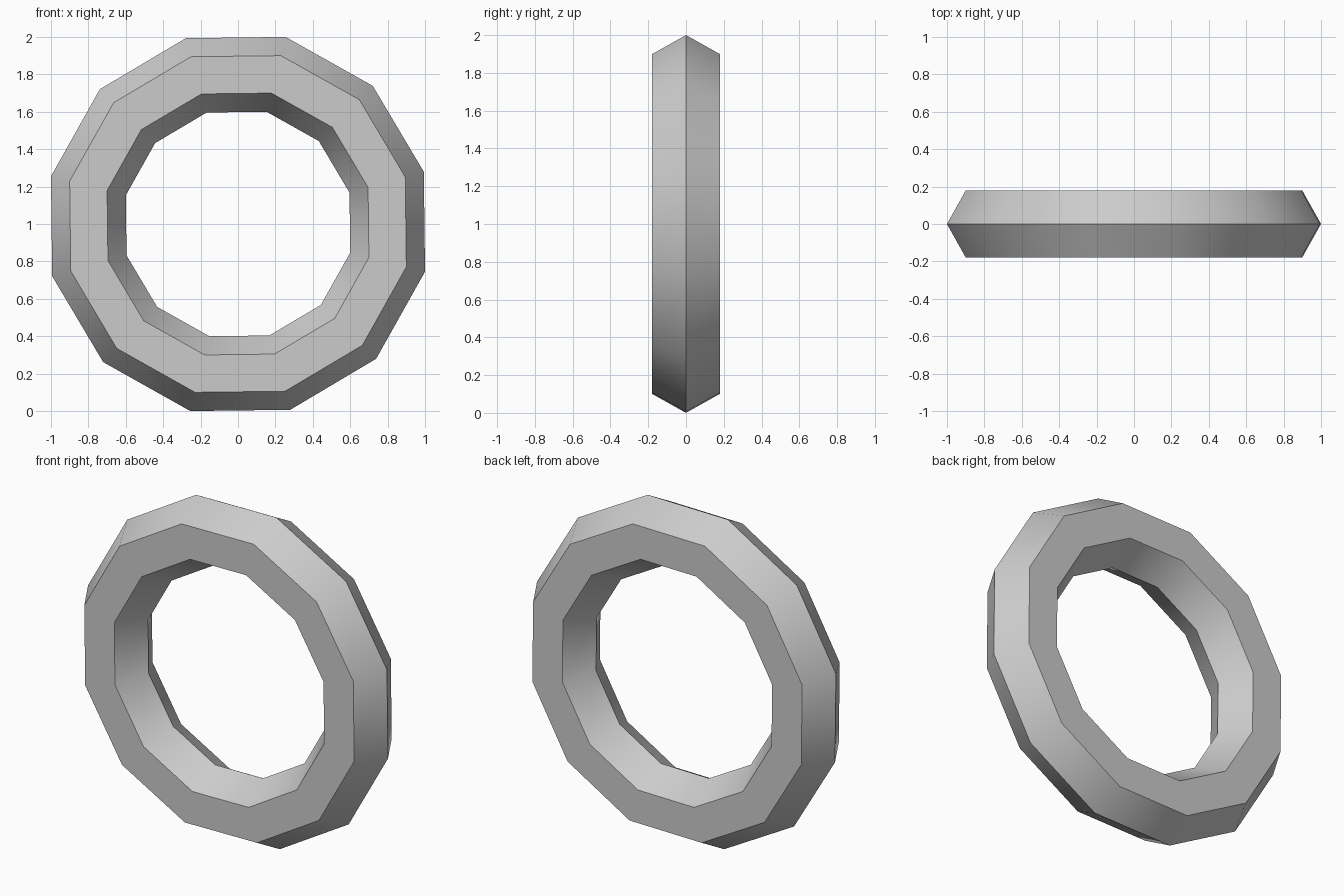
import bpy, bmesh
from math import sin, cos, pi, radians

if "Cube" in bpy.data.objects:
    bpy.data.objects.remove(bpy.data.objects["Cube"])

SEGMENTS, SIDES = 12, 6
TILT = radians(0.7)                       # slight turn of the ring in its plane
OUTER = 1 / cos(pi / SEGMENTS - TILT)     # corner radius giving a 2-unit span
MAJOR, MINOR = OUTER * 0.8, OUTER * 0.2

# Ring: hexagonal section swept round the y axis in 12 steps
bm = bmesh.new()
rings = []
for i in range(SEGMENTS):
    a = 2 * pi * (i + 0.5) / SEGMENTS + TILT
    ring = []
    for j in range(SIDES):
        b = 2 * pi * j / SIDES
        r = MAJOR + MINOR * cos(b)
        ring.append(bm.verts.new((r * cos(a), MINOR * sin(b), 1 + r * sin(a))))
    rings.append(ring)
for i in range(SEGMENTS):
    p, q = rings[i], rings[(i + 1) % SEGMENTS]
    for j in range(SIDES):
        k = (j + 1) % SIDES
        bm.faces.new((p[j], p[k], q[k], q[j]))
bmesh.ops.recalc_face_normals(bm, faces=bm.faces)

mesh = bpy.data.meshes.new("ring")
bm.to_mesh(mesh)
bm.free()
ring_obj = bpy.data.objects.new("ring", mesh)
bpy.context.collection.objects.link(ring_obj)

# Smooth around the ring, crisp along the section corners
bpy.context.view_layer.objects.active = ring_obj
ring_obj.select_set(True)
bpy.ops.object.shade_smooth_by_angle(angle=radians(35))
